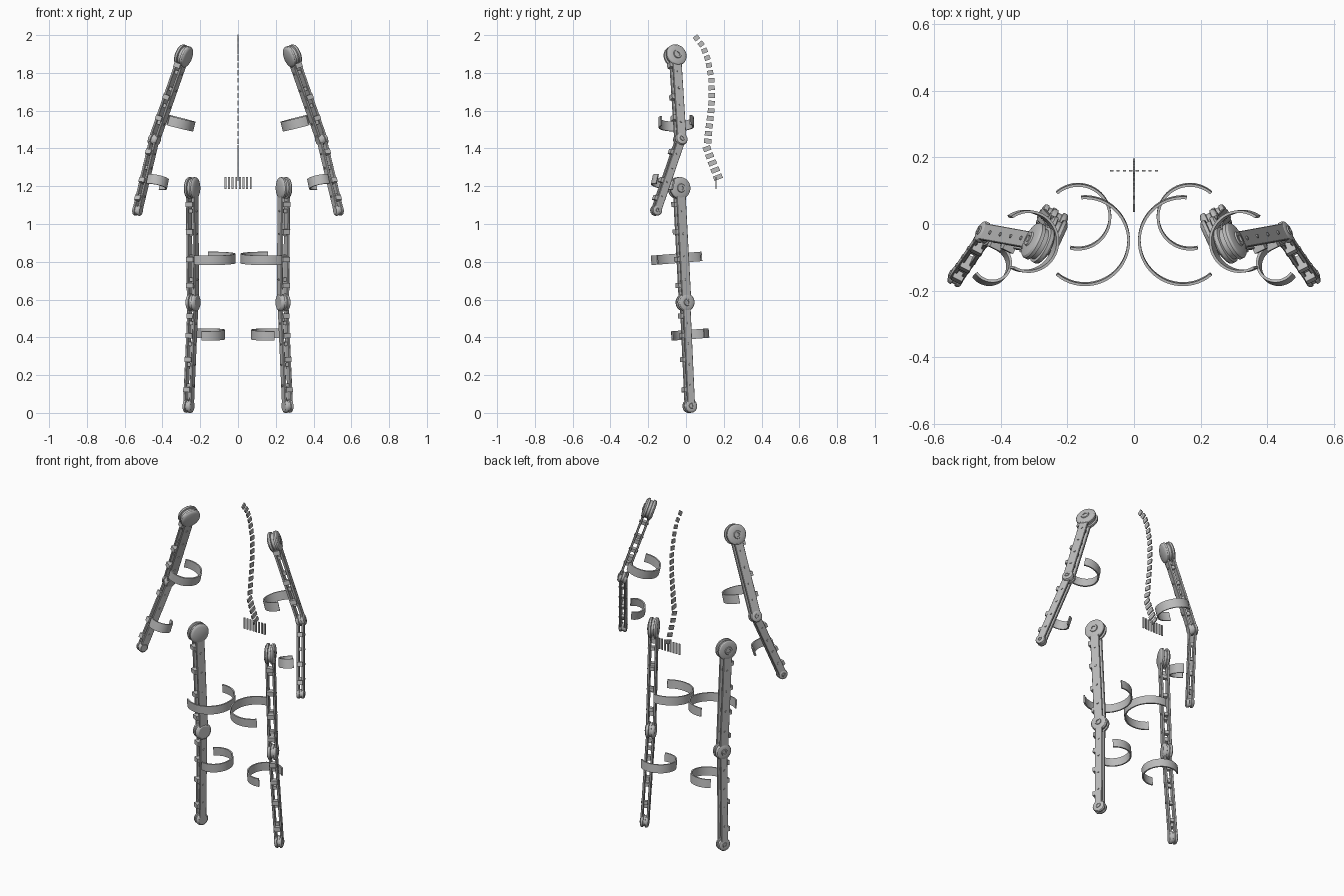
import bpy, bmesh, math
from mathutils import Vector, Matrix

cube = bpy.data.objects.get("Cube")
if cube:
    bpy.data.objects.remove(cube, do_unlink=True)

grey = bpy.data.materials.new("brushed_grey")
grey.use_nodes = True
grey.diffuse_color = (0.5, 0.5, 0.5, 1)
grey.node_tree.nodes["Principled BSDF"].inputs["Base Color"].default_value = (0.5, 0.5, 0.5, 1)

OUT = Vector((math.cos(math.radians(25)), math.sin(math.radians(25)), 0))


def make(name, bm):
    bmesh.ops.recalc_face_normals(bm, faces=bm.faces)
    for f in bm.faces:
        f.smooth = True
    me = bpy.data.meshes.new(name)
    bm.to_mesh(me)
    me.set_sharp_from_angle(angle=math.radians(30))
    me.materials.append(grey)
    bpy.context.collection.objects.link(bpy.data.objects.new(name, me))


def make_pair(name, bm):
    # one part for each side of the body
    make("left_" + name, bm)
    bmesh.ops.scale(bm, vec=(-1, 1, 1), verts=bm.verts)
    make("right_" + name, bm)
    bm.free()


def frame(a, b):
    # local x points outwards, y forwards, z along the limb
    d = (b - a).normalized()
    n = (OUT - d * OUT.dot(d)).normalized()
    w = d.cross(n)
    return Matrix((n, w, d)).transposed().to_4x4()


def box(bm, m, centre, size):
    mat = m @ Matrix.Translation(centre) @ Matrix.Diagonal((*size, 1))
    return bmesh.ops.create_cube(bm, size=1, matrix=mat)["verts"]


def lathe(bm, m, profile, sides=32):
    # profile of (x, radius) turned about the local x axis
    rings = []
    for x, r in profile:
        rings.append([bm.verts.new(m @ Vector((x, r * math.cos(t), r * math.sin(t))))
                      for t in (2 * math.pi * i / sides for i in range(sides))])
    for p, q in zip(rings, rings[1:]):
        for i in range(sides):
            j = (i + 1) % sides
            bm.faces.new((p[i], p[j], q[j], q[i]))
    bm.faces.new(rings[0])
    bm.faces.new(rings[-1])


def joint(name, at, m, r, t):
    # grooved hinge drum with bevelled rims and a raised outer cap
    bm = bmesh.new()
    h = t / 2
    lathe(bm, Matrix.Translation(at) @ m, [
        (-h, r * .75), (-h * .8, r * .95), (-h * .65, r), (-h * .3, r), (-h * .22, r * .85),
        (h * .22, r * .85), (h * .3, r), (h * .65, r), (h * .85, r * .92), (h, r * .7),
        (h, r * .4), (h * 1.15, r * .36), (h * 1.15, r * .2), (h, r * .18)])
    make_pair(name, bm)


def limb(name, a, b, width, depth, blocks):
    base = frame(a, b)
    m = Matrix.Translation(a) @ base
    length = (b - a).length
    thick = .012
    # two parallel rails
    bm = bmesh.new()
    for s in (-1, 1):
        verts = box(bm, m, (s * (depth - thick) / 2, 0, length / 2), (thick, width, length))
        edges = {e for v in verts for e in v.link_edges}
        bmesh.ops.bevel(bm, geom=list(edges), offset=.002, segments=1, affect='EDGES')
    make_pair(name + "_rails", bm)
    # spacers between the rails, bolts through them
    bm = bmesh.new()
    for k in (.2, .4, .6, .8):
        box(bm, m, (0, 0, k * length), (depth - thick, width * .45, .02))
        lathe(bm, m @ Matrix.Translation((0, 0, k * length)),
              [(-depth / 2 - .004, .006), (depth / 2 + .004, .006)], 12)
    make_pair(name + "_bolts", bm)
    # clamp blocks on the front edge
    bm = bmesh.new()
    for k in blocks:
        box(bm, m, (0, width / 2, k * length), (depth * .8, .03, .026))
    make_pair(name + "_clamps", bm)
    return base


def strap(name, centre, radius, start, end, height, normal):
    # open cuff band around the limb
    bm = bmesh.new()
    turn = Vector((0, 0, 1)).rotation_difference(Vector(normal)).to_matrix().to_4x4()
    m = Matrix.Translation(centre) @ turn
    steps, rows = 36, []
    for i in range(steps + 1):
        t = math.radians(start + (end - start) * i / steps)
        rows.append([bm.verts.new(m @ Vector((r * math.cos(t), r * math.sin(t), z)))
                     for r, z in ((radius, -height / 2), (radius, height / 2),
                                  (radius - .008, height / 2), (radius - .008, -height / 2))])
    for p, q in zip(rows, rows[1:]):
        for i in range(4):
            j = (i + 1) % 4
            bm.faces.new((p[i], p[j], q[j], q[i]))
    bm.faces.new(rows[0])
    bm.faces.new(rows[-1])
    make_pair(name, bm)


# legs
hip, knee, ankle = Vector((.243, -.037, 1.19)), Vector((.238, -.005, .585)), Vector((.262, .02, .036))
thigh = limb("thigh", hip, knee, .052, .05, (.14, .38, .62, .85))
shin = limb("shin", knee, ankle, .042, .046, (.13, .32, .55, .84))
joint("hip_joint", hip, thigh, .058, .056)
joint("knee_joint", knee, thigh, .047, .056)
joint("ankle_joint", ankle, shin, .036, .046)
strap("thigh_strap", (.147, -.05, .818), .135, 85, 310, .05, (0, -.08, 1))
strap("calf_strap", (.168, .022, .415), .1, 49, 284, .05, (0, -.08, 1))

# arms
shoulder, elbow, wrist = Vector((.288, -.058, 1.89)), Vector((.443, -.03, 1.447)), Vector((.532, -.158, 1.072))
upper = limb("upper_arm", shoulder, elbow, .052, .046, (.12, .5, .75))
fore = limb("forearm", elbow, wrist, .044, .04, (.2, .6, .85))
joint("shoulder_joint", shoulder, upper, .058, .062)
joint("elbow_joint", elbow, upper, .034, .052)
joint("wrist_joint", wrist, fore, .028, .044)
strap("upper_arm_strap", (.322, -.052, 1.538), .094, 55, 300, .052, (-.25, -.03, 1))
strap("forearm_strap", (.432, -.12, 1.222), .062, 110, 325, .052, (-.2, .22, 1))

# spine: thin plates following a curved path in the side plane
path = [Vector((0, y, z)) for y, z in (
    (.055, 1.985), (.09, 1.94), (.116, 1.87), (.135, 1.767), (.137, 1.67), (.132, 1.59),
    (.121, 1.5), (.111, 1.4), (.132, 1.343), (.153, 1.29), (.169, 1.248))]
total = sum((q - p).length for p, q in zip(path, path[1:]))
COUNT = 20
bm = bmesh.new()
for i in range(COUNT):
    s = total * i / (COUNT - 1)
    for p, q in zip(path, path[1:]):
        if s <= (q - p).length + 1e-5:
            break
        s -= (q - p).length
    d = (q - p).normalized()
    m = Matrix((Vector((1, 0, 0)), Vector((1, 0, 0)).cross(d), d)).transposed().to_4x4()
    m.translation = p + d * s
    grow = .03 + .02 * (i / COUNT) ** 2
    box(bm, m, (0, 0, 0), (.007, grow, .025))
make("spine_plates", bm)
bm.free()

# pelvis: row of narrow upright slats
bm = bmesh.new()
for i in range(8):
    box(bm, Matrix(), (-.067 + i * .0192, .16, 1.217), (.01, .005, .066))
make("pelvis_slats", bm)
bm.free()
